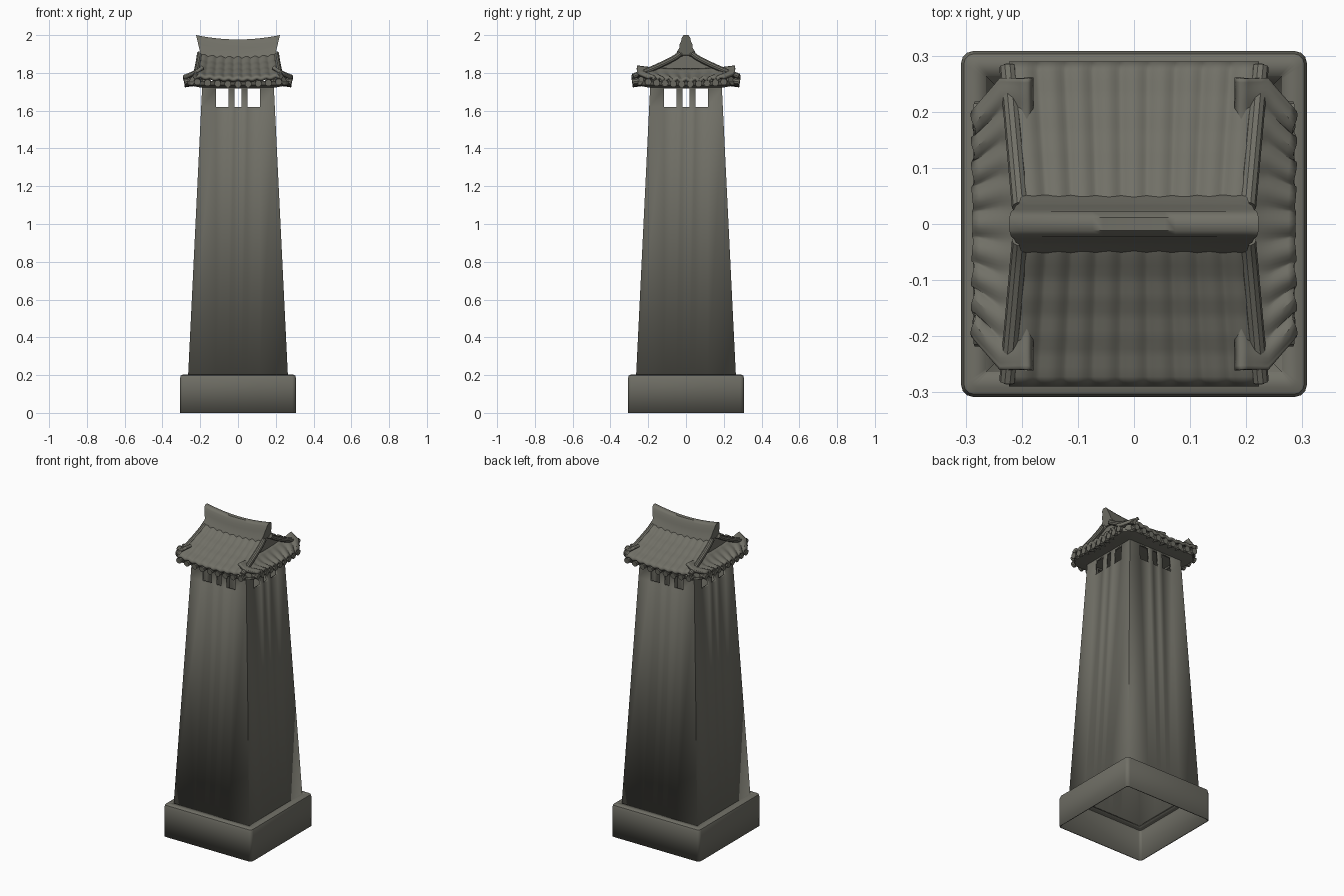
import bpy, bmesh, math
from mathutils import Vector

if "Cube" in bpy.data.objects:
    bpy.data.objects.remove(bpy.data.objects["Cube"])

stone = bpy.data.materials.new("olive grey stone")
stone.diffuse_color = (0.165, 0.162, 0.135, 1)
stone.use_nodes = True
stone.node_tree.nodes["Principled BSDF"].inputs["Base Color"].default_value = stone.diffuse_color


def finish(name, bm, thick=0.0, offset=0.0, angle=35, recalc=True):
    bmesh.ops.remove_doubles(bm, verts=bm.verts, dist=0.0005)
    if recalc:
        bmesh.ops.recalc_face_normals(bm, faces=bm.faces)
    me = bpy.data.meshes.new(name)
    bm.to_mesh(me)
    bm.free()
    me.materials.append(stone)
    ob = bpy.data.objects.new(name, me)
    bpy.context.collection.objects.link(ob)
    if thick:
        m = ob.modifiers.new("thickness", "SOLIDIFY")
        m.thickness, m.offset = thick, offset
    bpy.ops.object.select_all(action="DESELECT")
    ob.select_set(True)
    bpy.context.view_layer.objects.active = ob
    bpy.ops.object.shade_smooth_by_angle(angle=math.radians(angle))
    return ob


def loft(bm, rows, closed=False, caps=False):
    rings = [[bm.verts.new(p) for p in r] for r in rows]
    n = len(rings[0])
    for a, b in zip(rings, rings[1:]):
        for i in range(n if closed else n - 1):
            j = (i + 1) % n
            bm.faces.new((a[i], a[j], b[j], b[i]))
    if caps:
        bm.faces.new(rings[0][::-1])
        bm.faces.new(rings[-1])


def round_square(h, z, r):
    pts = []
    for k in range(4):
        for s in range(4):
            a = math.pi / 2 * (k + s / 3)
            c = math.pi / 2 * k + math.pi / 4
            q = (h - r) * math.sqrt(2)
            pts.append((q * math.cos(c) + r * math.cos(a),
                        q * math.sin(c) + r * math.sin(a), z))
    return pts


def tube(bm, pts, r, n=10):
    rows = []
    for i, p in enumerate(pts):
        d = (Vector(pts[min(i + 1, len(pts) - 1)]) - Vector(pts[max(i - 1, 0)])).normalized()
        s = d.cross(Vector((0, 0, 1))).normalized()
        u = s.cross(d)
        rows.append([Vector(p) + r * (math.cos(2 * math.pi * k / n) * s + math.sin(2 * math.pi * k / n) * u)
                     for k in range(n)])
    loft(bm, rows, closed=True, caps=True)


# Plinth: thin shell, open underneath
bm = bmesh.new()
loft(bm, [round_square(h, z, r) for h, z, r in
          ((.305, 0, .018), (.305, .18, .018), (.301, .195, .016), (.29, .2, .012), (.262, .2, .005))],
     closed=True)
finish("plinth", bm, 0.006)

# Tapered hollow tower with three windows per side
rows = (0.195, 1.62, 1.718, 1.75)


def half(z):
    return 0.264 - 0.074 * (z - 0.2) / 1.52


bm = bmesh.new()
for k in range(4):
    c, s = round(math.cos(k * math.pi / 2)), round(math.sin(k * math.pi / 2))

    def pt(col, z):
        u = (-half(z), -.116, -.05, -.019, .019, .05, .116, half(z))[col]
        v = -half(z)
        return bm.verts.new((u * c - v * s, u * s + v * c, z))
    for j in range(3):
        for i in range(7):
            if j == 1 and i in (1, 3, 5):
                continue
            bm.faces.new((pt(i, rows[j]), pt(i + 1, rows[j]), pt(i + 1, rows[j + 1]), pt(i, rows[j + 1])))
finish("tower", bm, 0.014, -1, recalc=False)


# Main roof slopes: sagging, rippled tile columns, lifted ends
def roof_z(x, y):
    t = max(0.0, (abs(y) - 0.03) / 0.255)
    return 1.885 - 0.122 * t ** 0.8 + 0.016 * (x / 0.22) ** 2


bm = bmesh.new()
for side in (-1, 1):
    grid = []
    for j in range(17):
        y = 0.02 + 0.265 * j / 16
        step = 0.005 * ((j % 4) / 4)
        grid.append([(x * (0.2 + 0.08 * y), side * y,
                      roof_z(x * 0.22, y) + step + 0.004 * math.cos(x * 9 * math.pi))
                     for x in [i / 36 - 1 for i in range(73)]])
    loft(bm, grid)
finish("roof_slopes", bm, 0.018, 0)

# Rolls along the roof verges
bm = bmesh.new()
for sx in (-1, 1):
    for sy in (-1, 1):
        ys = [0.03 + 0.25 * j / 10 for j in range(11)]
        tube(bm, [(sx * (0.2 + 0.09 * y), sy * y, roof_z(0.22, y) + 0.001) for y in ys], 0.015)
finish("verge_rolls", bm)

# Gable walls
bm = bmesh.new()
for sx in (-1, 1):
    prof = [(y, roof_z(0.2, y) - 0.005) for y in [-0.22 + 0.04 * i for i in range(12)]]
    prof += [(0.22, 1.745), (-0.22, 1.745)]
    loft(bm, [[(sx * x, y, z) for y, z in prof] for x in (0.175, 0.188)], closed=True, caps=True)
finish("gable_walls", bm)

# Side skirt roofs with rippled tiles and clipped, lifted corners
bm = bmesh.new()
for sx in (-1, 1):
    grid = []
    for i in range(9):
        t = i / 8
        x = 0.185 + 0.1 * t
        h = 0.26 if x < 0.235 else 0.26 - 0.06 * (x - 0.235) / 0.05
        grid.append([(sx * x, v * h, 1.815 - 0.055 * t ** 0.8 + 0.018 * v ** 2
                      + 0.007 * t * math.cos(v * 9 * math.pi))
                     for v in [j / 36 - 1 for j in range(73)]])
    loft(bm, grid)
finish("side_skirt_roofs", bm, 0.018)

# Soffit closing the eaves
bm = bmesh.new()


def octagon(h, c, z):
    return [(a, b, z) for a, b in ((h, -c), (h, c), (c, h), (-c, h), (-h, c), (-h, -c), (-c, -h), (c, -h))]


loft(bm, [octagon(.195, .185, 1.722), octagon(.262, .215, 1.735), octagon(.272, .215, 1.756)],
     closed=True, caps=True)
finish("soffit", bm, angle=20)

# Rounded tile ends along all four eaves, plus corner ends
bm = bmesh.new()
for k in range(4):
    a = k * math.pi / 2
    c, s = math.cos(a), math.sin(a)
    n = 10 if k % 2 else 9
    reach = 0.215 if k % 2 == 0 else 0.2
    for i in range(n):
        u = (2 * i / (n - 1) - 1) * reach
        z = 1.74 + 0.012 * (u / reach) ** 2
        tube(bm, [(u * c + v * s, u * s - v * c, z - dz)
                  for v, dz in ((0.2, -0.01), (0.25, -0.005), (0.284, 0.0))], 0.018)
    d = Vector((math.cos(a + math.pi / 4), math.sin(a + math.pi / 4), 0))
    tube(bm, [d * 0.25 + Vector((0, 0, 1.745)), d * 0.34 + Vector((0, 0, 1.76))], 0.022)
finish("tile_ends", bm)

# Saddle-shaped ridge, flaring outward at its ends
bm = bmesh.new()
prof = ((.052, 1.872), (.047, 1.892), (.036, 1.908), (.033, 1.93), (.026, 1.945), (.022, 1.965), (.012, 1.977))
prof = prof + tuple((-y, z) for y, z in prof[::-1])
grid = []
for i in range(25):
    u = i / 12 - 1
    grid.append([(u * (0.197 + 0.025 * (z - 1.872) / 0.105), y, z + 0.023 * u * u) for y, z in prof])
loft(bm, grid, closed=True, caps=True)
finish("ridge", bm, angle=50)
